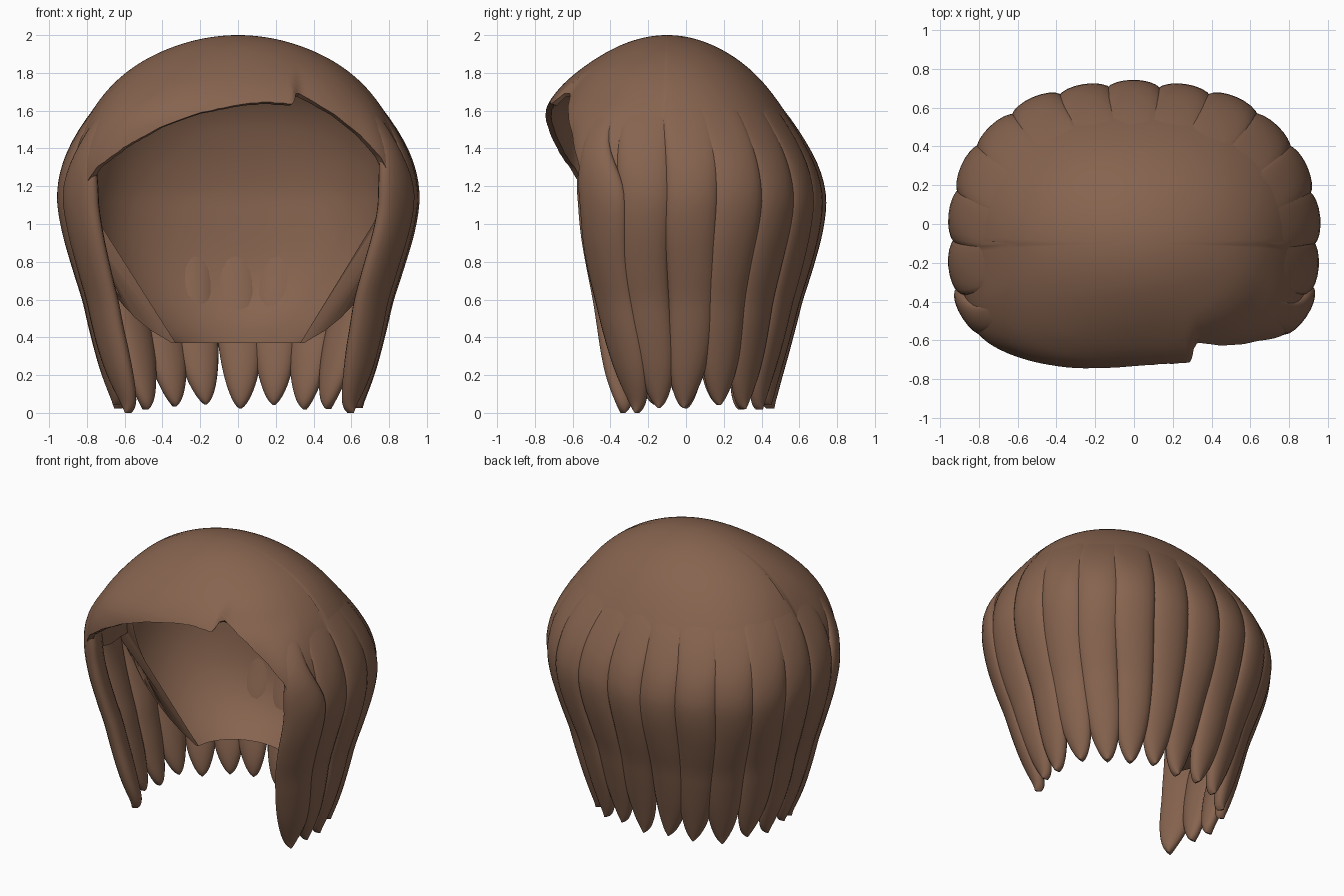
import bpy, bmesh, math, random
from mathutils import Vector

if "Cube" in bpy.data.objects:
    bpy.data.objects.remove(bpy.data.objects["Cube"])

random.seed(4)
CY = -0.1          # depth of the crown
N_LOCKS = 15

brown = bpy.data.materials.new("chestnut brown")
brown.diffuse_color = (0.24, 0.125, 0.077, 1)
brown.use_nodes = True
brown.node_tree.nodes["Principled BSDF"].inputs["Base Color"].default_value = brown.diffuse_color

# Outline by height: z, half width, back y, front y
PROFILE = [(0.0, .64, .45, -.47), (0.2, .72, .505, -.54), (0.4, .775, .56, -.585),
           (0.6, .82, .61, -.62), (0.8, .885, .675, -.655), (1.0, .94, .725, -.68),
           (1.15, .96, .738, -.695), (1.3, .935, .70, -.725), (1.45, .875, .625, -.75),
           (1.6, .78, .53, -.75), (1.7, .70, .45, -.69), (1.8, .595, .36, -.585),
           (1.9, .435, .23, -.435)]
# Lower edge of the fringe by x, with a step at the parting
FRINGE = [(-1, 1.1), (-.84, 1.15), (-.80, 1.23), (-.75, 1.3), (-.6, 1.41), (-.4, 1.52),
          (-.2, 1.59), (0, 1.635), (.15, 1.65), (.29, 1.635), (.31, 1.70), (.5, 1.59),
          (.65, 1.47), (.77, 1.34), (.83, 1.2), (.86, 1.12), (1, 1.1)]


def lerp_table(table, x):
    x = min(max(x, table[0][0]), table[-1][0])
    for a, b in zip(table, table[1:]):
        if x <= b[0]:
            f = (x - a[0]) / (b[0] - a[0])
            return [p + (q - p) * f for p, q in zip(a[1:], b[1:])]


def smooth(a, b, x):
    t = min(max((x - a) / (b - a), 0), 1)
    return t * t * (3 - 2 * t)


ROUND = [(z, w / math.sqrt(2 - z), (b - CY) / math.sqrt(2 - z), (CY - f) / math.sqrt(2 - z))
         for z, w, b, f in PROFILE]


def radii(z):
    # averaged neighbours keep the outline free of creases
    vals = [lerp_table(ROUND, z + d) for d in (-.06, -.03, 0, .03, .06)]
    k = math.sqrt(max(2 - z, 0))
    return [k * sum(v[i] for v in vals) / 5 for i in range(3)]


def rounded(phi, rx, ry, n):
    c, s = math.cos(phi), math.sin(phi)
    return (rx * math.copysign(abs(c) ** (2 / n), c), ry * math.copysign(abs(s) ** (2 / n), s))


def surface(phi, z, inset=0.0):
    """Point on the hair outline at angle phi and height z."""
    rx, rb, rf = [max(r - inset, 0) for r in radii(z)]
    s = math.sin(phi)
    n = 2 + smooth(2.0, 1.3, z) * (.4 if s > 0 else .4 + .9 * smooth(0, -.35, s))
    x, y = rounded(phi, rx, rb if s > 0 else rf, n)
    y += CY
    if s < 0:   # right of the parting lies further back
        y += .055 * smooth(.29, .33, x) * smooth(1.85, 1.65, z) * smooth(.9, .6, x) * smooth(0, -.3, s)
    return Vector((x, y, z))


def bowl(phi, z, grow):
    """Point on the round bowl that closes the lining behind the head."""
    e = math.sqrt(max(1 - ((1.15 - z) / .856) ** 2, 0))
    x, y = rounded(phi, .80 * e + grow, .68 * e + grow, 2 + .4 * smooth(.4, 1.1, z))
    return Vector((x, y + CY + .12 * smooth(1.1, .37, z), z))


def low_edge(phi):
    """Walk down from the crown to the lower edge of the cap."""
    if math.sin(phi) >= 0:
        return .37
    z = 1.97
    while z > lerp_table(FRINGE, surface(phi, z).x)[0]:
        z -= .005
    return z


def finish(bm, name, angle=40):
    bmesh.ops.recalc_face_normals(bm, faces=bm.faces)
    me = bpy.data.meshes.new(name)
    bm.to_mesh(me)
    bm.free()
    ob = bpy.data.objects.new(name, me)
    bpy.context.collection.objects.link(ob)
    me.materials.append(brown)
    bpy.ops.object.select_all(action='DESELECT')
    ob.select_set(True)
    bpy.context.view_layer.objects.active = ob
    bpy.ops.object.shade_smooth_by_angle(angle=math.radians(angle))
    return ob


def skin(bm, rings):
    for a, b in zip(rings, rings[1:]):
        for i in range(len(a)):
            j = (i + 1) % len(a)
            bm.faces.new((a[i], a[j], b[j], b[i]))


# Cap: outer dome, rim and inner lining as one closed shell
def build_cap():
    bm = bmesh.new()
    cols, rows = 240, 48
    angles = [2 * math.pi * (i + .5) / cols for i in range(cols)]
    lows = [low_edge(a) for a in angles]
    rings = []
    for lining in (False, True):
        order = range(1, rows + 1) if not lining else range(rows, 0, -1)
        for r in order:
            ring = []
            for a, lo in zip(angles, lows):
                z = 2 - (2 - lo) * (r / rows) ** 2
                front = smooth(-.3, -.75, math.sin(a))
                inset = .05 * smooth(1.8, 1.05, z) * (1 - front)
                if lining:
                    inset += .03 + (1 - front) * .078 * smooth(1.9, 1.2, z)
                p = surface(a, z, inset)
                if math.sin(a) >= 0:
                    p = p.lerp(bowl(a, z, 0 if lining else .02), smooth(1.2, 1.0 if lining else .85, z))
                if lining:
                    p.z -= .04 * smooth(1.5, 1.95, z)
                ring.append(bm.verts.new(p))
            rings.append(ring)
    skin(bm, rings)
    for ring, z in ((rings[0], 2.0), (rings[-1], 1.96)):
        pole = bm.verts.new((0, CY, z))
        for i in range(cols):
            bm.faces.new((ring[i], ring[(i + 1) % cols], pole))
    finish(bm, "hair_cap")


# Locks: tapering flattened strands spaced evenly around sides and back
def lock_angles():
    start, end, steps = math.radians(-28), math.radians(208), 800
    ph = [start + (end - start) * i / steps for i in range(steps + 1)]
    dist = [0]
    for a, b in zip(ph, ph[1:]):
        dist.append(dist[-1] + (surface(a, 1.1) - surface(b, 1.1)).length)
    gap = dist[-1] / (N_LOCKS - 1)
    return [ph[min(range(steps + 1), key=lambda k: abs(dist[k] - i * gap))]
            for i in range(N_LOCKS)], gap


def build_lock(index, phi, gap):
    bm = bmesh.new()
    rows, sides = 48, 20
    edge = index in (0, N_LOCKS - 1)
    tip = 0.0 if edge else random.uniform(.01, .05)
    top = 1.8
    wave = random.uniform(0, 6.28)
    lift = random.uniform(-.004, .006)
    rings = []
    for r in range(rows + 1):
        z = tip + (top - tip) * (1 - r / rows) ** 1.7
        sway = .016 * math.sin(4.5 * z + wave) * smooth(1.4, .8, z)
        p = surface(phi, z)
        q = surface(phi + .01, z) - surface(phi - .01, z)
        side = Vector((q.x, q.y, 0)).normalized()
        out = Vector((side.y, -side.x, 0))
        t = min((z - tip) / .42, 1)
        taper = max((1 - (1 - t) ** 2.4) ** .6, .06)
        fade = smooth(top, 1.25, z)
        half = gap * .55 * radii(z)[0] / .955 * taper
        if edge:
            half *= 1 - .45 * smooth(1.15, 1.5, z)
        deep = (.02 + .042 * smooth(1.6, 1.15, z)) * (.3 + .7 * taper)
        shift = 0 if edge else .004 + lift
        center = p + out * (-deep - .014 * (1 - fade) + shift * fade) + side * sway
        ring = []
        for k in range(sides):
            a = 2 * math.pi * k / sides
            ring.append(bm.verts.new(center + side * half * math.cos(a) + out * deep * math.sin(a)))
        rings.append(ring)
    skin(bm, rings)
    bm.faces.new(rings[0])
    bm.faces.new(rings[-1])
    finish(bm, f"hair_lock_{index + 1}", 60)


build_cap()
angles, gap = lock_angles()
for i, a in enumerate(angles):
    build_lock(i, a, gap)
